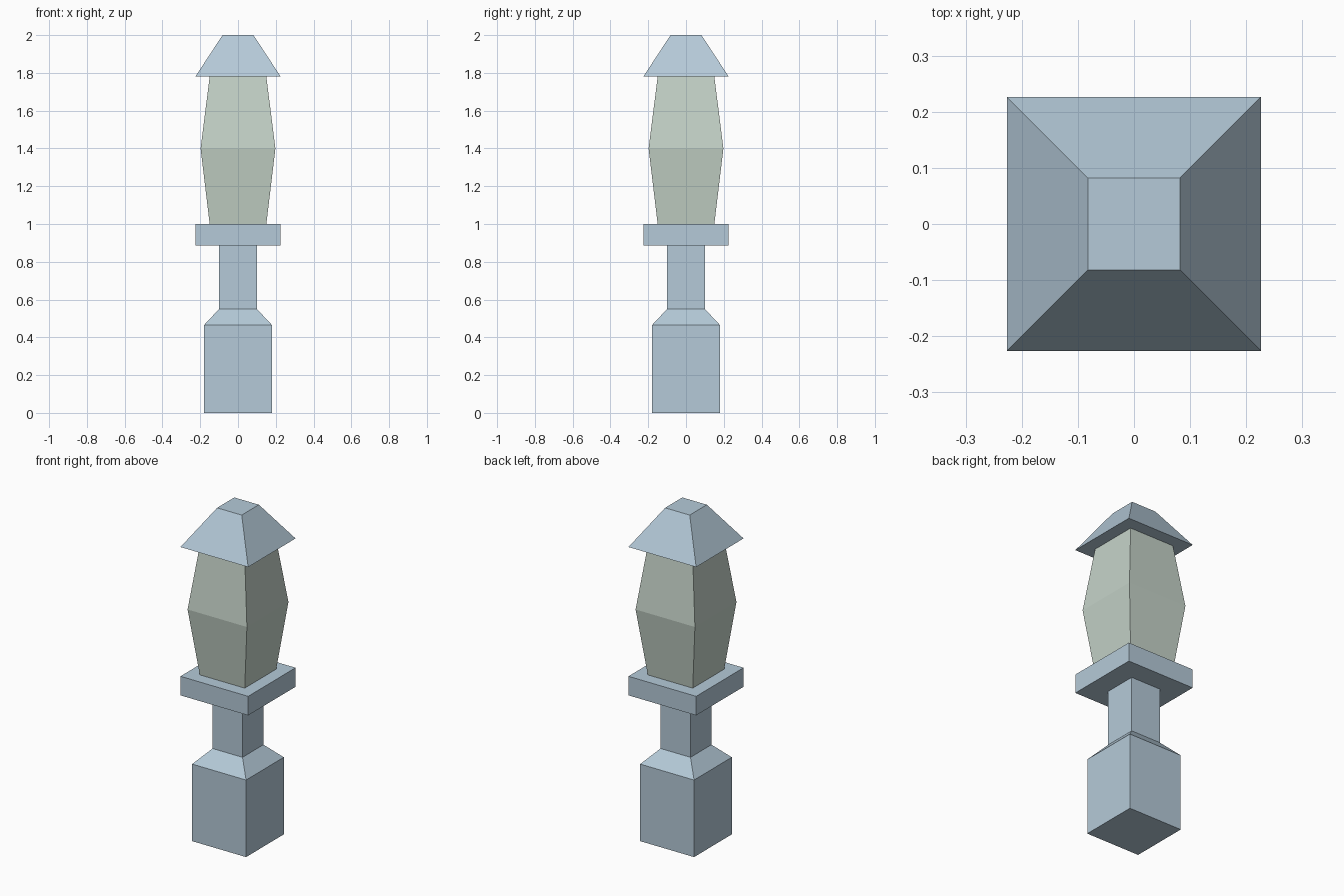
import bpy
import bmesh

old = bpy.data.objects.get("Cube")
if old:
    bpy.data.objects.remove(old, do_unlink=True)


def make_material(name, rgb):
    mat = bpy.data.materials.new(name)
    mat.use_nodes = True
    mat.diffuse_color = (*rgb, 1)
    shader = next(n for n in mat.node_tree.nodes if n.type == "BSDF_PRINCIPLED")
    shader.inputs["Base Color"].default_value = (*rgb, 1)
    return mat


def square_tower(name, mat, profile):
    """Stack square rings of (half width, height) into one closed solid."""
    bm = bmesh.new()
    corners = [(-1, -1), (1, -1), (1, 1), (-1, 1)]
    rings = [[bm.verts.new((x * w, y * w, z)) for x, y in corners]
             for w, z in profile]
    for low, high in zip(rings, rings[1:]):
        for i in range(4):
            j = (i + 1) % 4
            bm.faces.new((low[i], low[j], high[j], high[i]))
    bm.faces.new(rings[0][::-1])
    bm.faces.new(rings[-1])
    mesh = bpy.data.meshes.new(name)
    bm.to_mesh(mesh)
    bm.free()
    mesh.materials.append(mat)
    obj = bpy.data.objects.new(name, mesh)
    bpy.context.collection.objects.link(obj)
    return obj


metal = make_material("blue grey metal", (0.46, 0.59, 0.69))
glass = make_material("pale green glass", (0.56, 0.65, 0.58))

# Pedestal with chamfered shoulder, running up into the neck
square_tower("pedestal_and_neck", metal,
             [(0.18, 0), (0.18, 0.465), (0.1, 0.55), (0.1, 0.885)])

# Flat tray under the lantern
square_tower("lantern_tray", metal, [(0.226, 0.885), (0.226, 1.0)])

# Bulging lantern body
square_tower("lantern_glass", glass, [(0.15, 1.0), (0.198, 1.4), (0.15, 1.78)])

# Truncated pyramid cap
square_tower("lantern_cap", metal, [(0.226, 1.78), (0.082, 2.0)])
